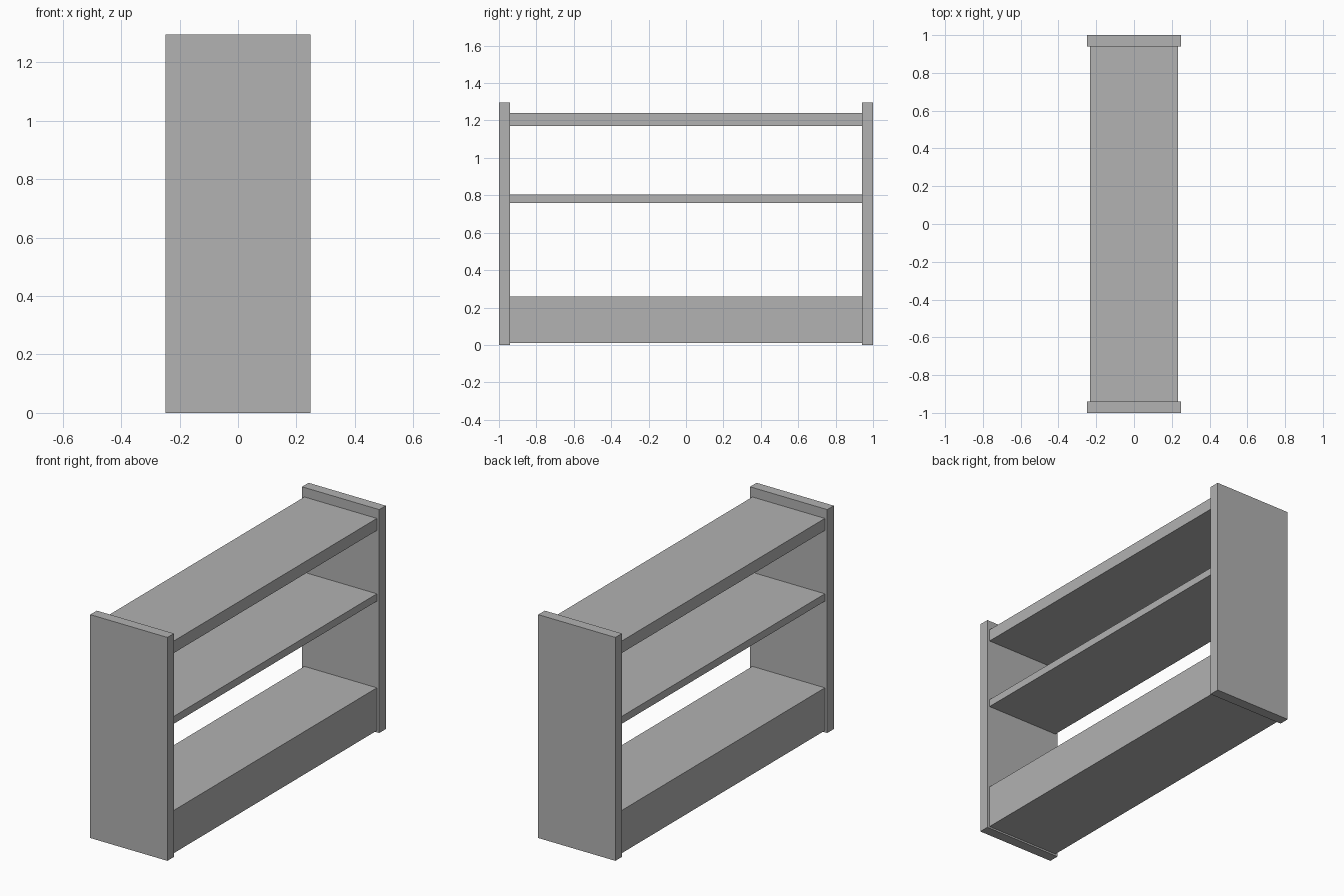
import bpy

cube = bpy.data.objects.get("Cube")
if cube:
    bpy.data.objects.remove(cube, do_unlink=True)

# Single grey finish
grey = bpy.data.materials.new("grey")
grey.use_nodes = True
colour = (0.445, 0.445, 0.445, 1)
grey.diffuse_color = colour
grey.node_tree.nodes["Principled BSDF"].inputs["Base Color"].default_value = colour

HALF_LENGTH = 1.0
PANEL_THICKNESS = 0.06
PANEL_DEPTH = 0.495
SHELF_DEPTH = 0.465
HEIGHT = 1.295


def board(name, depth, y_range, z_range):
    """Flat-faced box centred on x, spanning the given y and z ranges."""
    (y0, y1), (z0, z1) = y_range, z_range
    bpy.ops.mesh.primitive_cube_add(size=1, location=(0, (y0 + y1) / 2, (z0 + z1) / 2))
    obj = bpy.context.object
    obj.name = name
    obj.scale = (depth, y1 - y0, z1 - z0)
    bpy.ops.object.transform_apply(location=False, rotation=False, scale=True)
    obj.data.materials.append(grey)
    return obj


# Upright end panels
inner = HALF_LENGTH - PANEL_THICKNESS
board("front_end_panel", PANEL_DEPTH, (-HALF_LENGTH, -inner), (0, HEIGHT))
board("back_end_panel", PANEL_DEPTH, (inner, HALF_LENGTH), (0, HEIGHT))

# Deep base and two shelves between the panels
for name, z_range in (
    ("base_block", (0.01, 0.258)),
    ("middle_shelf", (0.76, 0.803)),
    ("top_shelf", (1.17, 1.24)),
):
    board(name, SHELF_DEPTH, (-inner, inner), z_range)
